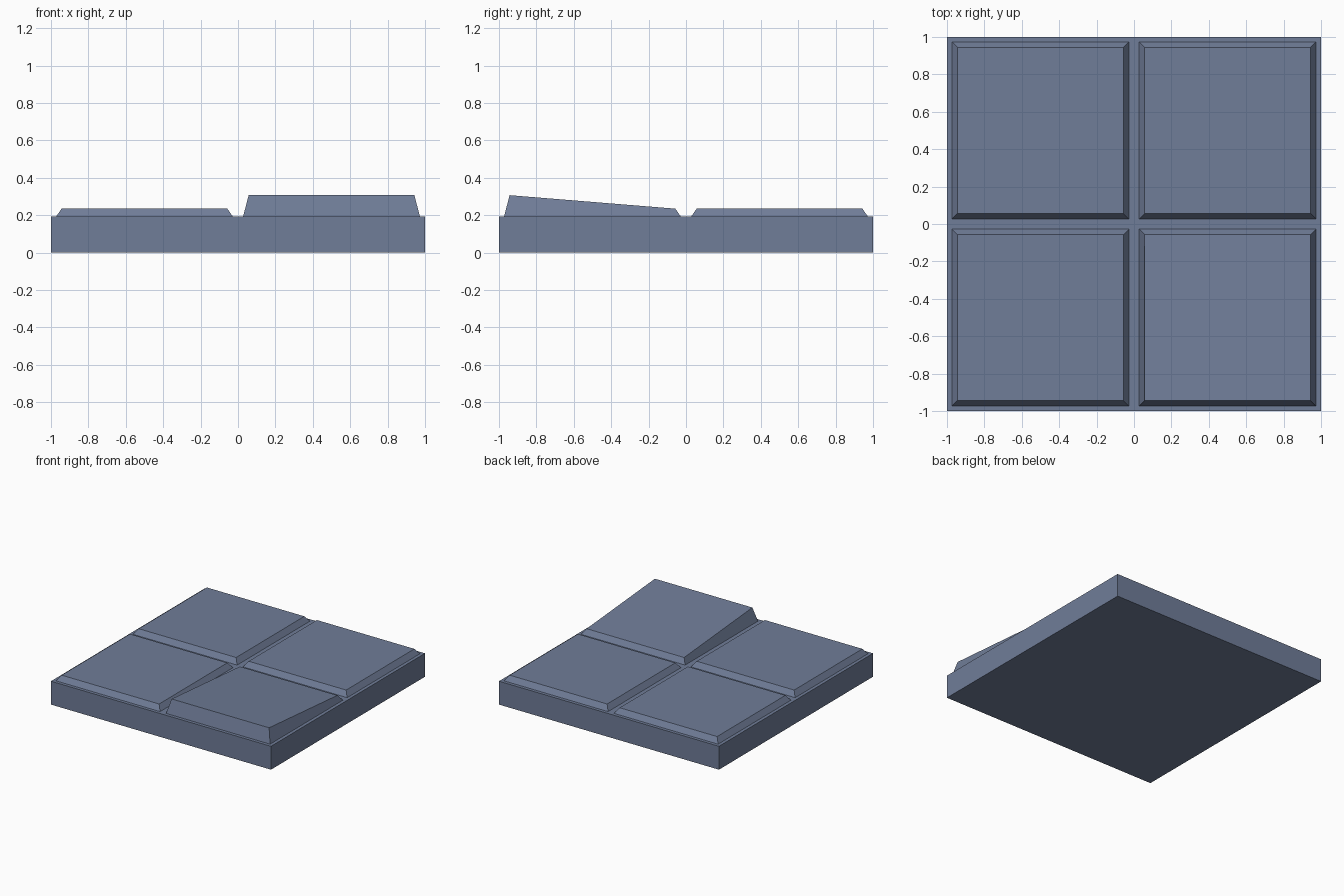
import bpy
import bmesh

cube = bpy.data.objects.get("Cube")
if cube:
    bpy.data.objects.remove(cube, do_unlink=True)

# Slate blue stone, used everywhere
slate = bpy.data.materials.new("slate_blue")
slate.use_nodes = True
colour = (0.162, 0.205, 0.315, 1)
slate.diffuse_color = colour
slate.node_tree.nodes["Principled BSDF"].inputs["Base Color"].default_value = colour

BASE_TOP = 0.192
TILE_TOP = 0.235
RAISED = 0.307
OUTER = 0.473   # half width of a tile at its foot
INNER = 0.443   # half width of a tile at its top


def block(name, x, y, bottom, top, foot, head, front_top=None):
    """Square block whose top may be narrower and tilt up at the front."""
    bm = bmesh.new()
    bmesh.ops.create_cube(bm, size=2)
    for v in bm.verts:
        upper, front = v.co.z > 0, v.co.y < 0
        half = head if upper else foot
        v.co.x = x + v.co.x * half
        v.co.y = y + v.co.y * half
        v.co.z = top if upper else bottom
        if upper and front and front_top:
            v.co.z = front_top
    mesh = bpy.data.meshes.new(name)
    bm.to_mesh(mesh)
    bm.free()
    mesh.materials.append(slate)
    obj = bpy.data.objects.new(name, mesh)
    bpy.context.collection.objects.link(obj)


# Slab under the tiles
block("base_slab", 0, 0, 0, BASE_TOP, 1, 1)

# Four bevelled tiles, the front left one tilted up like a loose slab
for side, x in (("right", -0.5), ("left", 0.5)):
    for end, y in (("front", -0.5), ("back", 0.5)):
        loose = (side, end) == ("left", "front")
        block(f"{end}_{side}_tile", x, y, BASE_TOP, TILE_TOP, OUTER, INNER,
              RAISED if loose else None)
